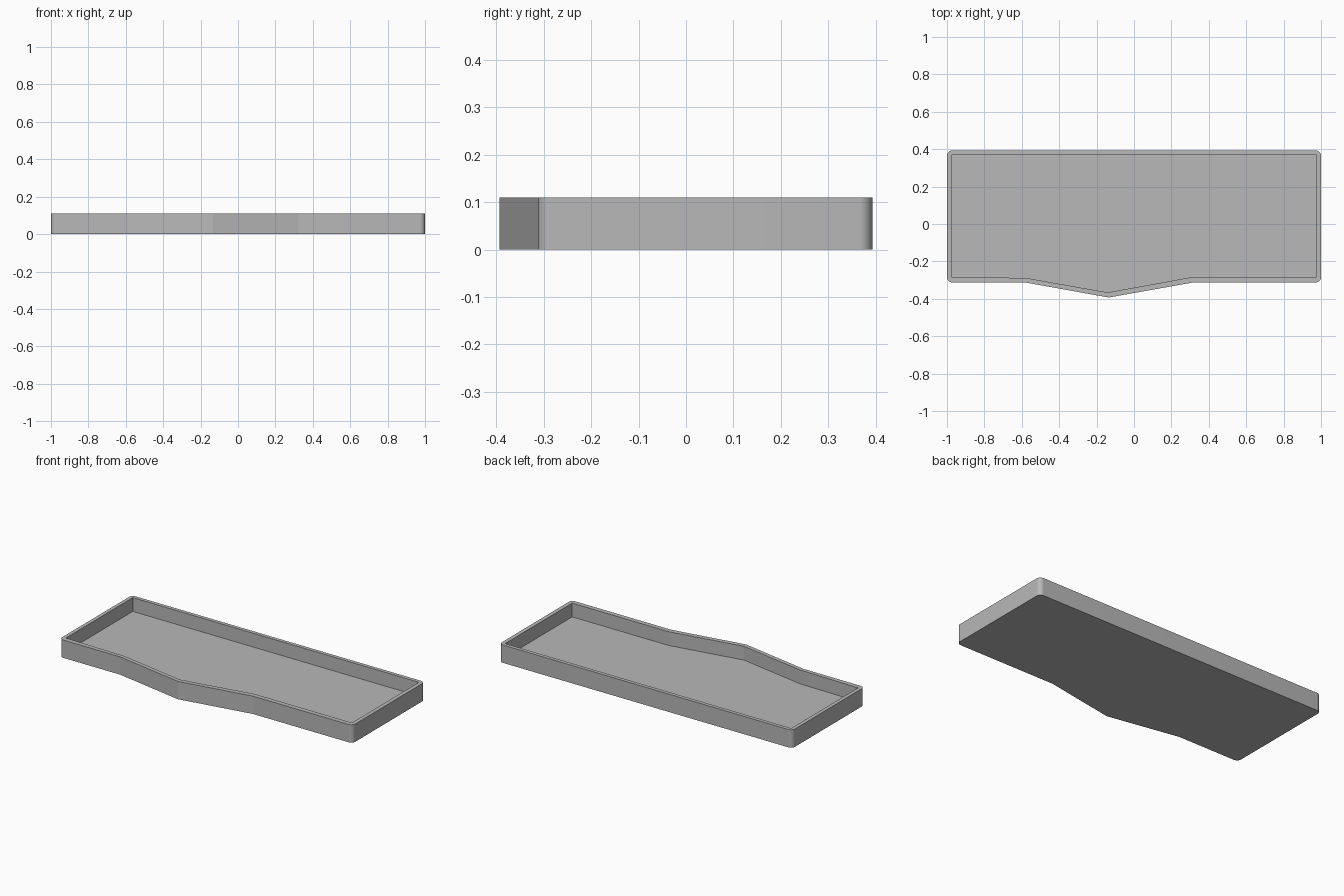
import bpy, bmesh, math

cube = bpy.data.objects.get("Cube")
if cube:
    bpy.data.objects.remove(cube, do_unlink=True)

HEIGHT, FLOOR = 0.11, 0.025
BACK, FRONT, RADIUS, STEPS = 0.393, -0.312, 0.028, 16

grey = bpy.data.materials.new("light_grey")
grey.use_nodes = True
colour = (0.48, 0.48, 0.48, 1)
grey.diffuse_color = colour
grey.node_tree.nodes["Principled BSDF"].inputs["Base Color"].default_value = colour


def corner(x, y, sx, sy, start):
    """Quarter-circle corner, running counter-clockwise from the start angle."""
    cx, cy = x - sx * RADIUS, y - sy * RADIUS
    angles = [math.radians(start + 90 * i / STEPS) for i in range(STEPS + 1)]
    return [(cx + RADIUS * math.cos(a), cy + RADIUS * math.sin(a)) for a in angles]


# Outer outline: rounded corners and a shallow point in the front wall
outer = (corner(-1, FRONT, -1, -1, 180)
         + [(-0.585, FRONT), (-0.135, -0.393), (0.32, FRONT)]
         + corner(1, FRONT, 1, -1, 270)
         + corner(1, BACK, 1, 1, 0)
         + corner(-1, BACK, -1, 1, 90))

# Inner outline: square corners
inner = [(-0.977, -0.282), (-0.575, -0.289), (-0.14, -0.366), (0.315, -0.283),
         (0.975, -0.283), (0.975, 0.37), (-0.977, 0.37)]

bm = bmesh.new()


def ring(points, z):
    return [bm.verts.new((x, y, z)) for x, y in points]


def wall(low, high):
    for i in range(len(low)):
        j = (i + 1) % len(low)
        bm.faces.new((low[i], low[j], high[j], high[i]))


def ring_edges(verts):
    return [bm.edges.get((verts[i - 1], verts[i])) for i in range(len(verts))]


base, rim_out = ring(outer, 0), ring(outer, HEIGHT)
floor, rim_in = ring(inner, FLOOR), ring(inner, HEIGHT)
wall(base, rim_out)
wall(floor, rim_in)
bm.faces.new(base)
bm.faces.new(floor)

# Flat rim between the two outlines
bmesh.ops.triangle_fill(bm, edges=ring_edges(rim_out) + ring_edges(rim_in),
                        use_beauty=True, normal=(0, 0, 1))
bmesh.ops.recalc_face_normals(bm, faces=bm.faces)

mesh = bpy.data.meshes.new("tray")
bm.to_mesh(mesh)
bm.free()
mesh.materials.append(grey)
tray = bpy.data.objects.new("tray", mesh)
bpy.context.collection.objects.link(tray)

# Smooth the rounded corners only
bpy.ops.object.select_all(action="DESELECT")
tray.select_set(True)
bpy.context.view_layer.objects.active = tray
bpy.ops.object.shade_smooth_by_angle(angle=math.radians(8))
